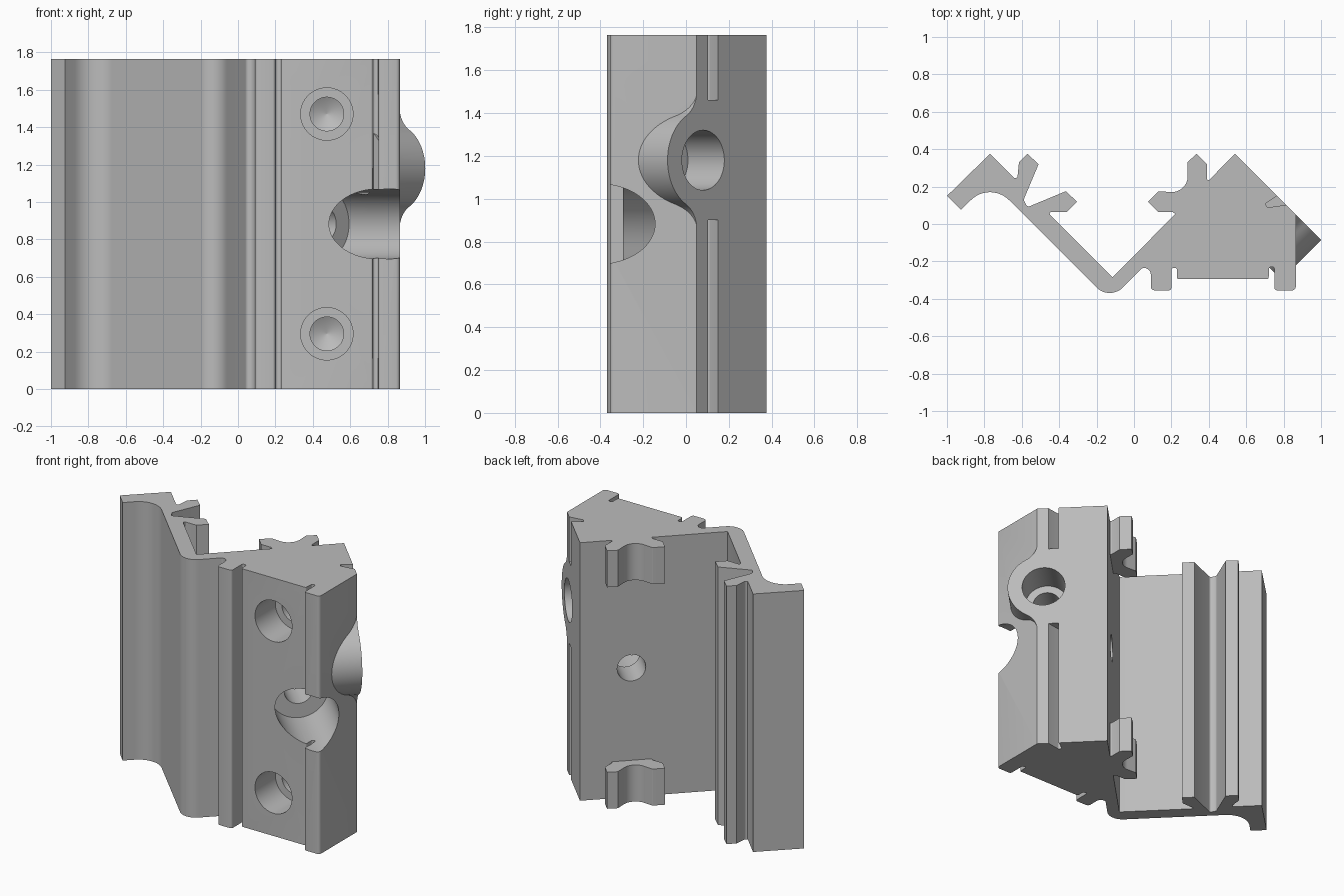
import bpy, bmesh
from math import sin, cos, pi, radians, tan, atan2, hypot
from mathutils import Vector, Matrix

cube = bpy.data.objects.get("Cube")
if cube:
    bpy.data.objects.remove(cube, do_unlink=True)

HEIGHT = 1.765
MID = HEIGHT / 2
UP = Vector((0, 0, 1))
OUT = Vector((1, 1, 0)).normalized()      # normal of the slanted side
ALONG = Vector((1, -1, 0)).normalized()   # direction down the slanted side

metal = bpy.data.materials.new("grey_metal")
metal.use_nodes = True
GREY = (0.5, 0.5, 0.5, 1)
metal.diffuse_color = GREY
metal.node_tree.nodes["Principled BSDF"].inputs["Base Color"].default_value = GREY


def finish(name, bm):
    bmesh.ops.recalc_face_normals(bm, faces=bm.faces)
    mesh = bpy.data.meshes.new(name)
    bm.to_mesh(mesh)
    bm.free()
    mesh.materials.append(metal)
    ob = bpy.data.objects.new(name, mesh)
    bpy.context.collection.objects.link(ob)
    return ob


def rounded(points):
    """Turn (x, y, radius) corners into an outline with arcs."""
    out = []
    for i, p in enumerate(points):
        c = Vector(p[:2])
        if len(p) < 3:
            out.append(c)
            continue
        a = (Vector(points[i - 1][:2]) - c).normalized()
        b = (Vector(points[(i + 1) % len(points)][:2]) - c).normalized()
        half, r = a.angle(b) / 2, p[2]
        centre = c + (a + b).normalized() * r / sin(half)
        start = c + a * r / tan(half) - centre
        end = c + b * r / tan(half) - centre
        steps = max(4, int(r * 120))
        turn = start.angle_signed(end)
        for k in range(steps + 1):
            out.append(centre + Matrix.Rotation(-turn * k / steps, 2) @ start)
    return out


def prism(name, outline, z0, z1, matrix=Matrix()):
    bm = bmesh.new()
    face = bm.faces.new([bm.verts.new((p[0], p[1], z0)) for p in outline])
    new = bmesh.ops.extrude_face_region(bm, geom=[face])["geom"]
    top = [v for v in new if isinstance(v, bmesh.types.BMVert)]
    bmesh.ops.translate(bm, verts=top, vec=(0, 0, z1 - z0))
    bm.transform(matrix)
    return finish(name, bm)


def lathe(name, profile, origin, axis, sides=64):
    """Closed turned solid from (radius, depth) steps along an axis."""
    bm = bmesh.new()
    rings = [[bm.verts.new((r * cos(2 * pi * k / sides), r * sin(2 * pi * k / sides), d))
              for k in range(sides)] for r, d in profile]
    for low, high in zip(rings, rings[1:]):
        for k in range(sides):
            n = (k + 1) % sides
            bm.faces.new((low[k], low[n], high[n], high[k]))
    bm.faces.new(rings[0])
    bm.faces.new(rings[-1])
    turn = axis.to_track_quat('Z', 'Y').to_matrix().to_4x4()
    bm.transform(Matrix.Translation(origin) @ turn)
    return finish(name, bm)


def combine(target, tool, operation):
    mod = target.modifiers.new(tool.name, 'BOOLEAN')
    mod.operation, mod.solver, mod.object = operation, 'EXACT', tool
    bpy.context.view_layer.objects.active = target
    bpy.ops.object.modifier_apply(modifier=mod.name)
    bpy.data.objects.remove(tool, do_unlink=True)


# Main extrusion: left flange, left hook, V channel, block with front rails
back_side = [
    (-1, .15), (-.77, .375), (-.625, .23, .012), (-.615, .33), (-.57, .375), (-.51, .32),
    (-.59, .13, .02), (-.57, .09, .015), (-.365, .175), (-.305, .12), (-.36, .065),
    (-.465, .065, .01), (-.115, -.285), (.54, .375), (.865, .05)]
front_side = [
    (.865, -.355, .02), (.75, -.355, .015), (.75, -.23, .01), (.722, -.23, .01),
    (.72, -.295, .01), (.23, -.295, .01), (.23, -.235, .012), (.2, -.235, .012),
    (.2, -.355, .015), (.09, -.355, .02), (.09, -.235, .035), (.045, -.235, .02),
    (-.13, -.41, .1), (-.77, .23, .145), (-.925, .075)]
body = prism("body", rounded(back_side + front_side), 0, HEIGHT)

# Boss on the slanted side, flared into the corner
BOSS, R, EDGE, FILLET, SPREAD = Vector((.835, .08, 1.18)), .235, .04, .142, .33
meet = atan2(SPREAD, EDGE + FILLET)
half = [(-.06, SPREAD)]
for k in range(13):
    a = pi + meet * k / 12
    half.append((EDGE + FILLET + FILLET * cos(a), SPREAD + FILLET * sin(a)))
half += [(R * cos(meet * (1 - k / 16)), R * sin(meet * (1 - k / 16))) for k in range(1, 17)]
boss_outline = half + [(t, -z) for t, z in reversed(half[:-1])]
frame = Matrix((ALONG, -UP, OUT)).transposed().to_4x4()
boss = prism("boss", boss_outline, -.3, 0, Matrix.Translation(BOSS) @ frame)
combine(body, boss, 'UNION')

# Grooves on the slanted side, stopping short of the boss
groove = rounded([(.765, .15), (.7, .107, .008), (.715, .088, .006), (.83, .105), (.9, .15), (.8, .25)])
for z0, z1 in ((-.1, .9), (1.46, HEIGHT + .1)):
    combine(body, prism("groove_cutter", groove, z0, z1), 'DIFFERENCE')

# Stepped hole in the boss
combine(body, lathe("boss_hole", [(.14, -.1), (.14, .24), (.09, .24), (.09, .42)],
                    BOSS, -OUT), 'DIFFERENCE')

# Cross hole from the channel, opening into a wide bore at the front corner
combine(body, lathe("cross_bore", [(.09, -.1), (.09, .21), (.187, .21), (.187, 1)],
                    Vector((.313, .143, MID)), ALONG), 'DIFFERENCE')

# Two counterbored blind holes in the front
for z in (.295, HEIGHT - .295):
    combine(body, lathe("front_hole", [(.14, -.1), (.14, .22), (.09, .22), (.09, .32), (.002, .37)],
                        Vector((.475, -.295, z)), Vector((0, 1, 0))), 'DIFFERENCE')

# Short hooks at both ends of the channel face
hook = rounded([
    (.235, .045), (.205, .065, .008), (.13, .065), (.075, .12), (.13, .175, .01), (.29, .165, .085),
    (.285, .33), (.335, .375), (.39, .32), (.39, .235, .008), (.425, .235), (.44, .2), (.3, .06)])
parts = [body,
         prism("lower_hook", hook, 0, .25),
         prism("upper_hook", hook, HEIGHT - .25, HEIGHT)]

for ob in parts:
    bpy.ops.object.select_all(action='DESELECT')
    ob.select_set(True)
    bpy.context.view_layer.objects.active = ob
    bpy.ops.object.shade_smooth_by_angle(angle=radians(30))
